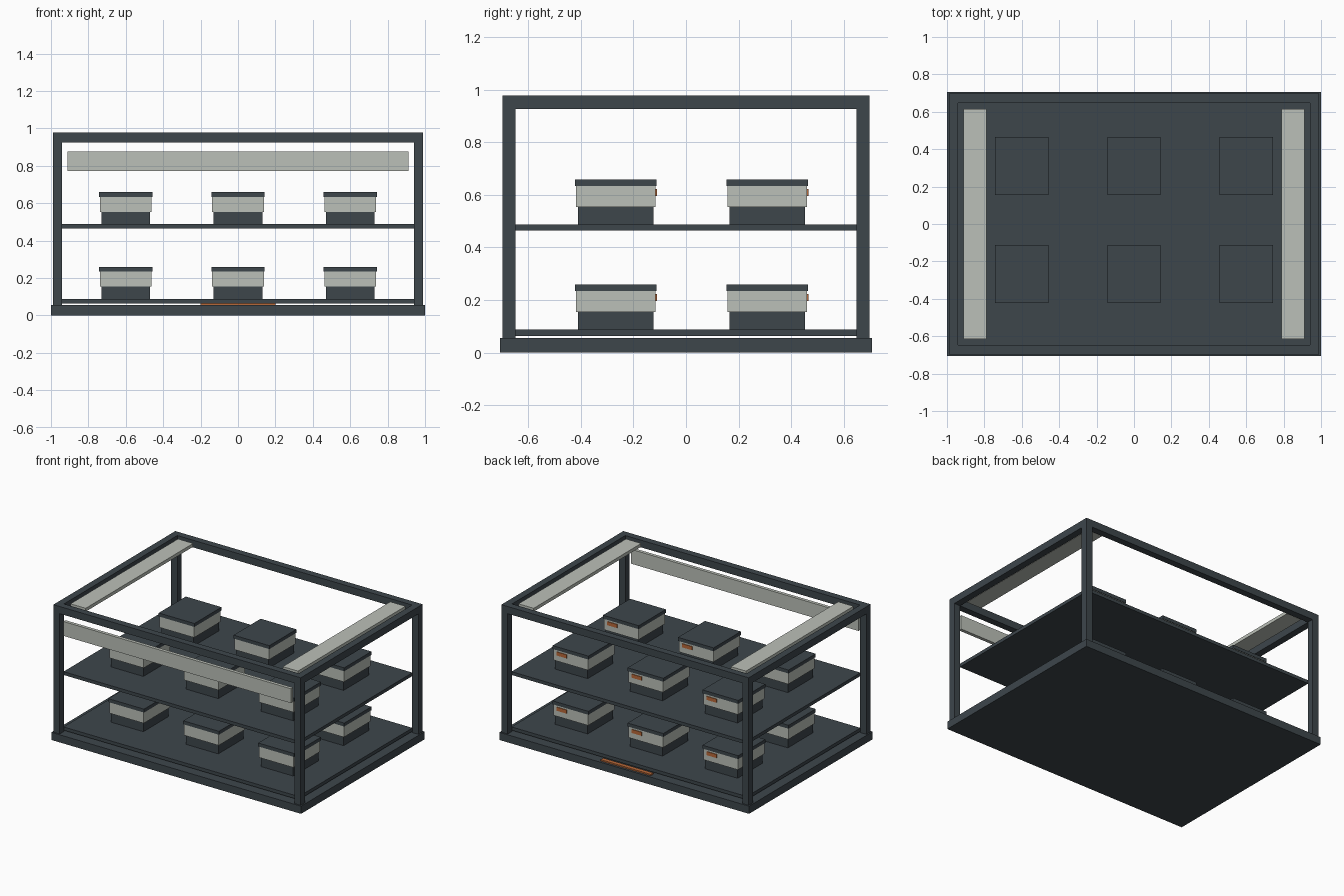
import bpy, bmesh
from mathutils import Vector

if "Cube" in bpy.data.objects:
    bpy.data.objects.remove(bpy.data.objects["Cube"])


def material(name, rgb):
    m = bpy.data.materials.new(name)
    m.diffuse_color = (*rgb, 1.0)
    m.use_nodes = True
    m.node_tree.nodes["Principled BSDF"].inputs["Base Color"].default_value = m.diffuse_color
    return m


DARK = material("dark_steel", (0.047, 0.061, 0.071))
PALE = material("pale_panel", (0.50, 0.53, 0.48))
ORANGE = material("orange_accent", (0.48, 0.14, 0.04))


def box(name, x, y, z, mat):
    """Box from (min, max) ranges on each axis."""
    lo, hi = Vector((x[0], y[0], z[0])), Vector((x[1], y[1], z[1]))
    bm = bmesh.new()
    bmesh.ops.create_cube(bm, size=1)
    for v in bm.verts:
        v.co = Vector(v.co[i] * (hi[i] - lo[i]) for i in range(3))
    mesh = bpy.data.meshes.new(name)
    bm.to_mesh(mesh)
    bm.free()
    mesh.materials.append(mat)
    ob = bpy.data.objects.new(name, mesh)
    ob.location = (lo + hi) / 2
    bpy.context.collection.objects.link(ob)
    return ob


def span(centre, size):
    return (centre - size / 2, centre + size / 2)


# base plate
box("base_plate", (-1, 1), (-0.707, 0.707), (0, 0.055), DARK)

# corner posts
for sx in (-1, 1):
    for sy in (-1, 1):
        box("corner_post", span(sx * 0.965, 0.05), span(sy * 0.6725, 0.049),
            (0.055, 0.978), DARK)

# top rails, fitted between the posts
for s in (-1, 1):
    box("long_top_rail", (-0.94, 0.94), span(s * 0.6725, 0.049), (0.926, 0.978), DARK)
    box("short_top_rail", span(s * 0.965, 0.05), (-0.648, 0.648), (0.926, 0.978), DARK)

# shelves, each with a 3 x 2 set of lidded containers
for top in (0.088, 0.488):
    box("shelf", (-0.942, 0.942), (-0.65, 0.65), (top - 0.024, top), DARK)
    for cx in (-0.6, 0, 0.6):
        for cy in (-0.267, 0.309):
            box("container_foot", span(cx, 0.26), span(cy, 0.288),
                (top, top + 0.066), DARK)
            box("container_body", span(cx, 0.276), span(cy, 0.303),
                (top + 0.066, top + 0.146), PALE)
            box("container_lid", span(cx, 0.286), span(cy, 0.31),
                (top + 0.146, top + 0.171), DARK)
            box("container_tag", span(cx + 0.07, 0.08),
                (cy + 0.148, cy + 0.156), (top + 0.108, top + 0.134), ORANGE)

# pale roof panels and front panel
for s in (-1, 1):
    box("roof_panel", span(s * 0.85, 0.122), (-0.615, 0.615), (0.95, 0.974), PALE)
box("front_panel", (-0.911, 0.911), (-0.696, -0.672), (0.773, 0.877), PALE)

# orange strip on the rear edge of the base
box("rear_strip", (-0.2, 0.2), (0.66, 0.69), (0.055, 0.065), ORANGE)
